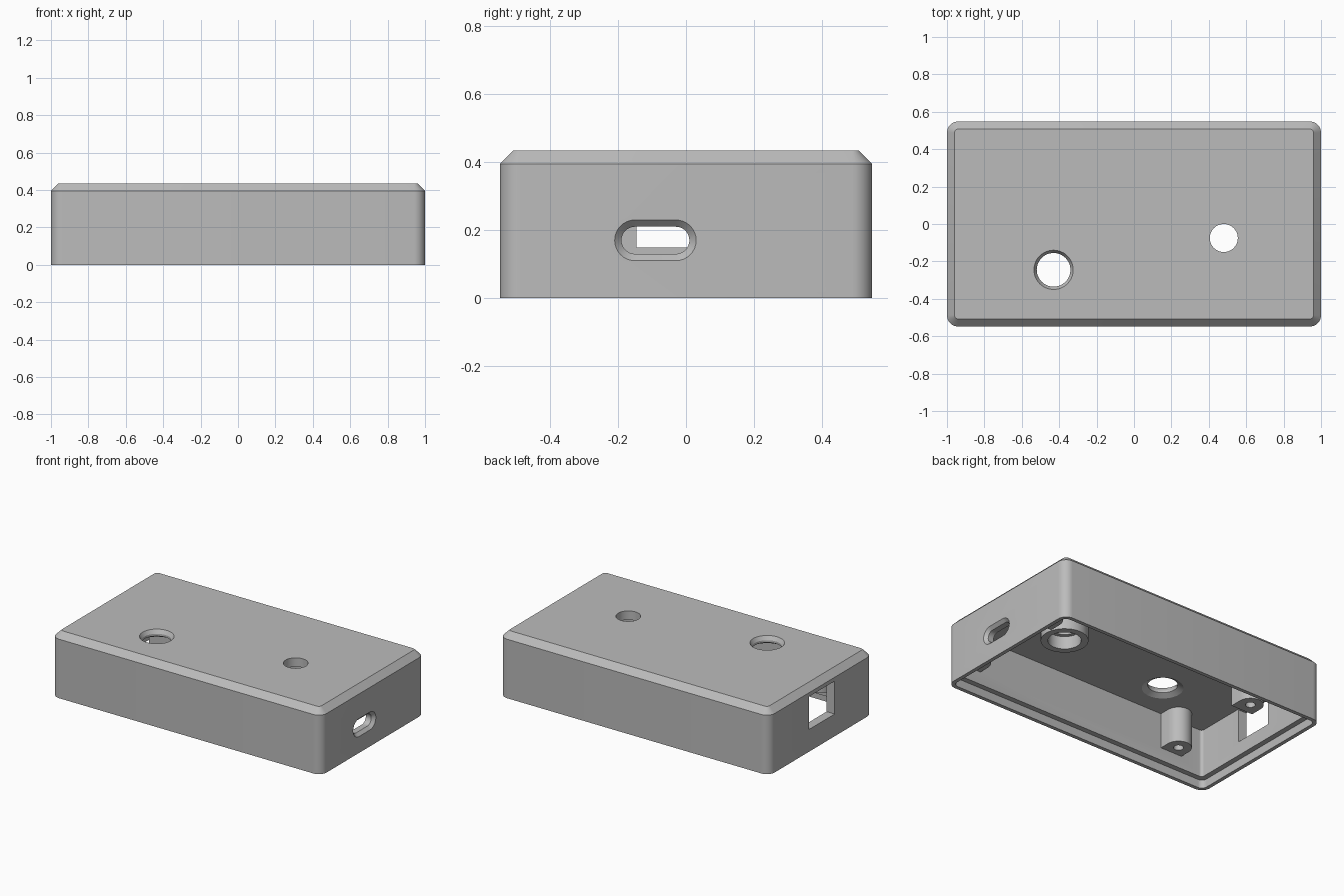
import bpy, bmesh
from math import sin, cos, pi, radians
from mathutils import Matrix, Vector

if "Cube" in bpy.data.objects:
    bpy.data.objects.remove(bpy.data.objects["Cube"])

grey = bpy.data.materials.new("matte grey")
grey.use_nodes = True
grey.diffuse_color = (0.5, 0.5, 0.5, 1)
grey.node_tree.nodes["Principled BSDF"].inputs["Base Color"].default_value = (0.5, 0.5, 0.5, 1)


def outline(w, h, r_back, r_front, n):
    """Rectangle of half sizes w, h with rounded back and front corners."""
    pts = []
    for k, (sx, sy, r) in enumerate([(1, 1, r_back), (-1, 1, r_back),
                                     (-1, -1, r_front), (1, -1, r_front)]):
        for i in range(n + 1):
            a = (k + i / n) * pi / 2
            pts.append((sx * (w - r) + r * cos(a), sy * (h - r) + r * sin(a)))
    return pts


def loft(name, rings, at=(0, 0, 0), turn=None, n=8):
    """Closed solid through rings of (half width, half depth, r_back, r_front, z)."""
    bm = bmesh.new()
    loops = [[bm.verts.new((x, y, ring[4])) for x, y in outline(*ring[:4], n)] for ring in rings]
    for lo, hi in zip(loops, loops[1:]):
        for i in range(len(lo)):
            j = (i + 1) % len(lo)
            bm.faces.new((lo[i], lo[j], hi[j], hi[i]))
    bm.faces.new(loops[0][::-1])
    bm.faces.new(loops[-1])
    bmesh.ops.remove_doubles(bm, verts=bm.verts, dist=1e-5)
    bmesh.ops.recalc_face_normals(bm, faces=bm.faces)
    bm.transform(Matrix.Translation(Vector(at)) @ (turn or Matrix()))
    mesh = bpy.data.meshes.new(name)
    bm.to_mesh(mesh)
    bm.free()
    mesh.materials.append(grey)
    obj = bpy.data.objects.new(name, mesh)
    bpy.context.collection.objects.link(obj)
    return obj


def turned(name, profile, at):
    """Round solid from (radius, z) pairs."""
    return loft(name, [(r, r, r, r, z) for r, z in profile], at, n=12)


def combine(target, tool, operation):
    mod = target.modifiers.new(tool.name, "BOOLEAN")
    mod.operation, mod.solver, mod.object = operation, "EXACT", tool
    bpy.context.view_layer.objects.active = target
    bpy.ops.object.modifier_apply(modifier=mod.name)
    bpy.data.objects.remove(tool)


def shell_ring(inset, z):
    r = max(0.06 - inset, 0.02)
    return (1 - inset, 0.548 - inset, r, r, z)


# Chamfered body, hollowed from below with a stepped rim
case = loft("enclosure_shell", [shell_ring(0, 0), shell_ring(0, 0.395), shell_ring(0.04, 0.435)])
hollow = loft("hollow", [shell_ring(0.025, -0.1), shell_ring(0.025, 0.055),
                         shell_ring(0.06, 0.055), shell_ring(0.06, 0.375)])
combine(case, hollow, "DIFFERENCE")

# Screw posts, rounded at the back and square at the front
posts = [(x, y, 0) for x in (-0.70, 0.87) for y in (-0.42, 0.25)]
for p in posts:
    combine(case, loft("post", [(0.08, 0.08, 0.08, 0, 0.14), (0.08, 0.08, 0.08, 0, 0.40)], p), "UNION")
for p in posts:
    combine(case, turned("post_hole", [(0.03, 0.1), (0.03, 0.34)], p), "DIFFERENCE")

# Collar under the small top hole
small, large = (0.48, -0.075, 0), (-0.43, -0.245, 0)
combine(case, turned("collar", [(0.143, 0.29), (0.143, 0.40)], small), "UNION")
combine(case, turned("small_hole", [(0.10, 0.2), (0.10, 0.375), (0.075, 0.375), (0.075, 0.5)], small),
        "DIFFERENCE")

# Large top hole, flared on both sides
combine(case, turned("large_hole", [(0.125, 0.3), (0.125, 0.375), (0.09, 0.395), (0.09, 0.41),
                                    (0.105, 0.435), (0.105, 0.5)], large), "DIFFERENCE")

# Chamfered slot in the left end (local z points along +x)
to_x = Matrix(((0, 0, 1, 0), (1, 0, 0, 0), (0, 1, 0, 0), (0, 0, 0, 1)))
slot = loft("slot", [(w, h, h, h, x) for w, h, x in
                     [(0.10, 0.04, 0.9), (0.10, 0.04, 0.98), (0.12, 0.06, 1.0), (0.12, 0.06, 1.1)]],
            (0, -0.09, 0.17), to_x)
combine(case, slot, "DIFFERENCE")

# Rectangular port in the right end
port = loft("port", [(0.137, 0.11, 0, 0, -1.1), (0.137, 0.11, 0, 0, -0.9)], (0, -0.008, 0.259), to_x)
combine(case, port, "DIFFERENCE")

# Smooth the round walls, keep the edges crisp
bpy.ops.object.select_all(action="DESELECT")
case.select_set(True)
bpy.context.view_layer.objects.active = case
bpy.ops.object.shade_smooth_by_angle(angle=radians(25))
